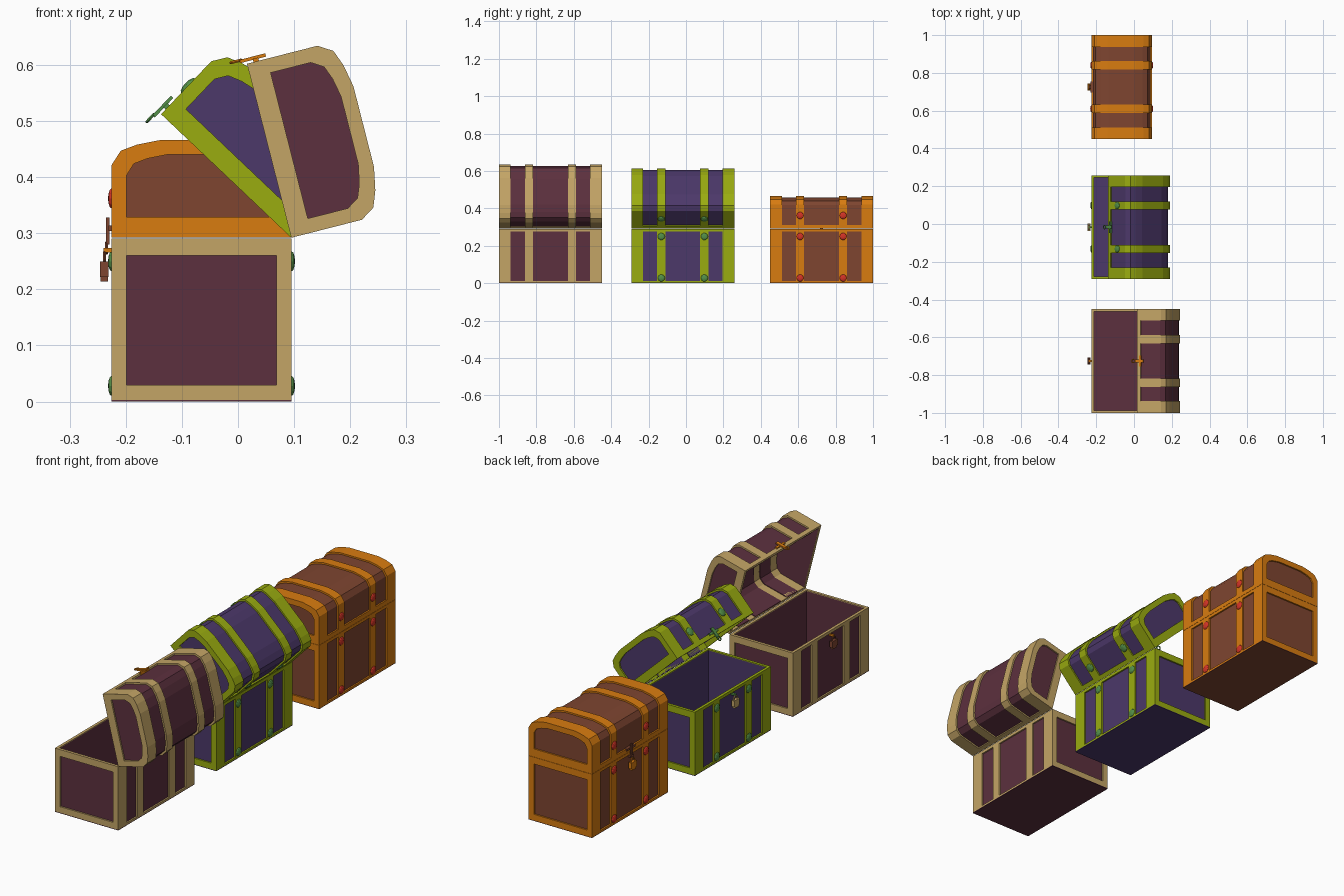
import bpy, bmesh, math
from mathutils import Matrix, Vector

if "Cube" in bpy.data.objects:
    bpy.data.objects.remove(bpy.data.objects["Cube"])

def material(name, r, g, b):
    m = bpy.data.materials.new(name)
    lin = [((c / 255 + 0.055) / 1.055) ** 2.4 for c in (r, g, b)]
    m.diffuse_color = (*lin, 1)
    m.use_nodes = True
    m.node_tree.nodes["Principled BSDF"].inputs["Base Color"].default_value = m.diffuse_color
    return m

TAN = material("tan", 196, 165, 102)
MAROON = material("maroon", 92, 48, 62)
LIME = material("lime", 154, 172, 16)
PURPLE = material("purple", 76, 56, 106)
ORANGE = material("orange", 216, 124, 16)
BROWN = material("brown", 126, 69, 48)
RED = material("red", 212, 52, 38)
GREEN = material("leaf_green", 84, 144, 72)

X0, X1, W = -0.225, 0.095, 0.32      # front and hinge side of the box
H, L = 0.291, 0.275                  # box height, half length
END, BAND, BAND_Y = 0.062, 0.022, 0.115
DEEP = 0.007                         # panel recess
LH = 0.174                           # lid height

# Lid cross-section, measured from the hinge corner
HALF = [(0, 0), (0, 0.13), (0.016, 0.155), (0.045, 0.166), (0.086, LH)]
PROFILE = [(-u, h) for u, h in HALF] + [(u - W, h) for u, h in reversed(HALF)]

def lid_loop(o, base=0.0):
    """Lid profile shrunk by o, bottom points raised to base."""
    k = 1 - o / (W / 2)
    return [(-W / 2 + (x + W / 2) * k, max(h * (1 - o / LH), base)) for x, h in PROFILE]

def box(bm, x, y, z):
    m = Matrix.Translation((sum(x) / 2, sum(y) / 2, sum(z) / 2)) @ Matrix.Diagonal(
        (x[1] - x[0], y[1] - y[0], z[1] - z[0], 1))
    bmesh.ops.create_cube(bm, size=1, matrix=m)

def ring(bm, outer, inner, y0, y1, closed=False):
    """Thick strip between two profiles, extruded along y."""
    n = len(outer)
    v = [[bm.verts.new((x, y, z)) for x, z in loop]
         for loop, y in ((outer, y0), (outer, y1), (inner, y1), (inner, y0))]
    for i in range(n if closed else n - 1):
        j = (i + 1) % n
        for a in range(4):
            b = (a + 1) % 4
            bm.faces.new((v[a][i], v[a][j], v[b][j], v[b][i]))
    if not closed:
        for i in (0, n - 1):
            bm.faces.new([v[a][i] for a in range(4)])

def plate(bm, loop, y0, y1):
    a = [bm.verts.new((x, y0, z)) for x, z in loop]
    b = [bm.verts.new((x, y1, z)) for x, z in loop]
    bm.faces.new(a)
    bm.faces.new(b)
    for i in range(len(a)):
        j = (i + 1) % len(a)
        bm.faces.new((a[i], a[j], b[j], b[i]))

def torus(bm, centre, R, r, seg=12, side=6):
    """Small ring standing in the y-z plane."""
    c = Vector(centre)
    g = []
    for i in range(seg):
        t = 2 * math.pi * i / seg
        d = Vector((0, math.cos(t), math.sin(t)))
        g.append([bm.verts.new(c + d * (R + r * math.cos(s)) + Vector((r * math.sin(s), 0, 0)))
                  for s in (2 * math.pi * k / side for k in range(side))])
    for i in range(seg):
        for k in range(side):
            p, q = g[i], g[(i + 1) % seg]
            bm.faces.new((p[k], q[k], q[(k + 1) % side], p[(k + 1) % side]))

def nail(bm, x, y, z):
    m = Matrix.Translation((x, y, z)) @ Matrix.Diagonal((0.35, 1, 1, 1)) @ Matrix.Rotation(math.pi / 2, 4, 'Y')
    bmesh.ops.create_uvsphere(bm, u_segments=10, v_segments=6, radius=0.019, matrix=m)

def finish(bm, name, mat, matrix):
    bmesh.ops.recalc_face_normals(bm, faces=bm.faces)
    me = bpy.data.meshes.new(name)
    bm.to_mesh(me)
    bm.free()
    me.materials.append(mat)
    ob = bpy.data.objects.new(name, me)
    ob.matrix_world = matrix
    bpy.context.collection.objects.link(ob)

BANDS = [(-L, -L + END), (-BAND_Y - BAND, -BAND_Y + BAND), (BAND_Y - BAND, BAND_Y + BAND), (L - END, L)]
GAPS = [(BANDS[i][1], BANDS[i + 1][0]) for i in range(3)]

def chest(label, cy, angle, trim, panel, nails, lock, hasp):
    base = Matrix.Translation((0, cy, 0))
    lid = Matrix.Translation((X1, cy, H + 0.001)) @ Matrix.Rotation(math.radians(angle), 4, 'Y')
    d, t = DEEP, 0.006

    # Box walls and floor
    bm = bmesh.new()
    top = H - 0.004
    box(bm, (X0, X1), (-L, L), (0, 0.003))
    for a in (X0 + d, X1 - d - t):
        box(bm, (a, a + t), (-L + d, L - d), (0.002, top))
    for a in (-L + d, L - d - t):
        box(bm, (X0 + d, X1 - d), (a, a + t), (0.002, top))
    finish(bm, label + "_box_walls", panel, base)

    # Box trim: upright bands, rim and end frames
    bm = bmesh.new()
    e = 0.026
    for xs in ((X0, X0 + d + 0.001), (X1 - d - 0.001, X1)):
        for b in BANDS:
            box(bm, xs, b, (0.003, H))
        for g in GAPS:
            box(bm, xs, g, (0.277, H))
            box(bm, xs, g, (0.003, 0.011))
    for ys in ((-L, -L + d + 0.001), (L - d - 0.001, L)):
        for xs in ((X0 + d, X0 + e), (X1 - e, X1 - d)):
            box(bm, xs, ys, (0.003, H))
        for zs in ((0.003, 0.03), (0.26, H)):
            box(bm, (X0 + e, X1 - e), ys, zs)
    for xs in ((X0 + d, X0 + d + t), (X1 - d - t, X1 - d)):
        box(bm, xs, (-L + d, L - d), (top, H))
    for ys in ((-L + d, -L + d + t), (L - d - t, L - d)):
        box(bm, (X0 + d + t, X1 - d - t), ys, (top, H))
    finish(bm, label + "_box_trim", trim, base)

    # Lid panels: thin arches between the bands, and end plates
    bm = bmesh.new()
    for g in GAPS:
        ring(bm, lid_loop(d), lid_loop(d + t), *g)
    for s in (-1, 1):
        plate(bm, lid_loop(0.006, 0.002), s * (L - d), s * (L - d - t))
    finish(bm, label + "_lid_panels", panel, lid)

    # Lid trim: arched bands, lower rim and end frames
    bm = bmesh.new()
    for b in BANDS:
        ring(bm, lid_loop(0), lid_loop(0.01), *b)
    for g in GAPS:
        for xs in ((-W, -W + d + t), (-d - t, 0)):
            box(bm, xs, g, (0, 0.02))
    for s in (-1, 1):
        ring(bm, lid_loop(0), lid_loop(e, 0.037), s * L, s * (L - d), closed=True)
        box(bm, (-W + d, -d), sorted((s * (L - d), s * (L - d - t))), (0, 0.02))
    finish(bm, label + "_lid_trim", trim, lid)

    # Round nail heads on the two middle bands
    if nails:
        for part, m, xs, zs in (("box", base, (X0, X1), (0.028, 0.25)), ("lid", lid, (-W, 0), (0.07,))):
            bm = bmesh.new()
            for x in xs:
                for y in (-BAND_Y, BAND_Y):
                    for z in zs:
                        nail(bm, x, y, z)
            finish(bm, f"{label}_{part}_nails", nails, m)

    # Padlock with shackle
    bm = bmesh.new()
    box(bm, (-0.246, -0.231), (-0.019, 0.019), (0.222, 0.25))
    box(bm, (-0.245, -0.232), (-0.014, 0.014), (0.214, 0.222))
    torus(bm, (-0.238, 0, 0.253), 0.013, 0.003)
    finish(bm, label + "_padlock", lock, base)

    # Staple on the box and T-shaped hasp on the lid
    bm = bmesh.new()
    box(bm, (-0.24, X0 + d), (-0.005, 0.005), (0.266, 0.274))
    finish(bm, label + "_staple", hasp, base)
    bm = bmesh.new()
    box(bm, (-W - 0.006, -W + d), (-0.03, 0.03), (0.012, 0.022))
    box(bm, (-W - 0.01, -W - 0.004), (-0.008, 0.008), (-0.012, 0.036))
    torus(bm, (-W - 0.009, 0, -0.018), 0.009, 0.003)
    finish(bm, label + "_hasp", hasp, lid)

chest("open_chest", -0.725, 75.7, TAN, MAROON, None, BROWN, ORANGE)
chest("ajar_chest", -0.017, 43.5, LIME, PURPLE, GREEN, TAN, GREEN)
chest("closed_chest", 0.725, 0, ORANGE, BROWN, RED, ORANGE, BROWN)
